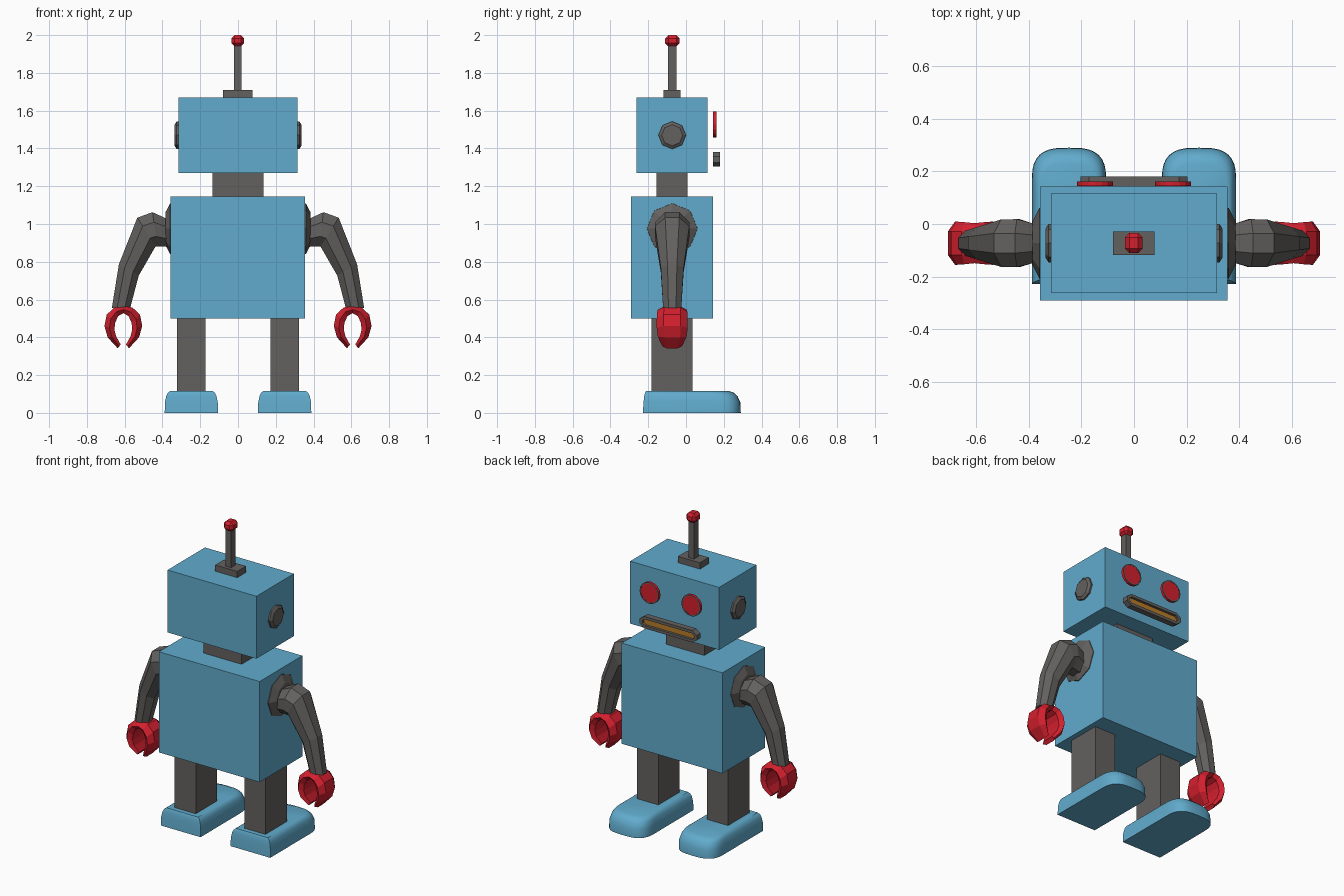
import bpy, bmesh, math
from mathutils import Vector

old = bpy.data.objects.get("Cube")
if old:
    bpy.data.objects.remove(old, do_unlink=True)


def material(name, rgb):
    m = bpy.data.materials.new(name)
    m.use_nodes = True
    m.diffuse_color = (*rgb, 1)
    m.node_tree.nodes["Principled BSDF"].inputs["Base Color"].default_value = (*rgb, 1)
    return m


BLUE = material("sky blue", (0.12, 0.41, 0.61))
GREY = material("dark grey", (0.125, 0.12, 0.115))
RED = material("bright red", (0.65, 0.014, 0.027))
GOLD = material("dull orange", (0.48, 0.2, 0.02))
MID_Y = -0.073


def finish(bm, name, mats):
    bmesh.ops.recalc_face_normals(bm, faces=bm.faces)
    mesh = bpy.data.meshes.new(name)
    bm.to_mesh(mesh)
    bm.free()
    for m in mats:
        mesh.materials.append(m)
    ob = bpy.data.objects.new(name, mesh)
    bpy.context.collection.objects.link(ob)
    return ob


def box(name, x, y, z, mat):
    bm = bmesh.new()
    bmesh.ops.create_cube(bm, size=1)
    for v in bm.verts:
        v.co = [lo + (c + 0.5) * (hi - lo) for c, (lo, hi) in zip(v.co, (x, y, z))]
    return finish(bm, name, [mat])


def loft(name, rings, mats, cap=True):
    """Skin a list of closed rings; the last cap uses the last material."""
    bm = bmesh.new()
    loops = [[bm.verts.new(p) for p in ring] for ring in rings]
    n = len(loops[0])
    for a, b in zip(loops, loops[1:]):
        for i in range(n):
            j = (i + 1) % n
            bm.faces.new((a[i], a[j], b[j], b[i]))
    if cap:
        bm.faces.new(loops[0])
        bm.faces.new(loops[-1]).material_index = len(mats) - 1
    return finish(bm, name, mats)


def circle(n, r, turn=0.0):
    return [(r * math.cos(math.tau * i / n + turn), r * math.sin(math.tau * i / n + turn))
            for i in range(n)]


# Body blocks
box("head", (-0.315, 0.315), (-0.263, 0.115), (1.27, 1.67), BLUE)
box("torso", (-0.358, 0.356), (-0.29, 0.143), (0.5, 1.145), BLUE)
box("neck", (-0.135, 0.135), (-0.156, 0.008), (1.145, 1.27), GREY)

# Antenna
box("antenna_base", (-0.079, 0.077), (-0.118, -0.028), (1.67, 1.71), GREY)
box("antenna_rod", (-0.02, 0.018), (-0.096, -0.05), (1.71, 1.95), GREY)
tip = box("antenna_tip", (-0.035, 0.033), (-0.11, -0.034), (1.94, 2.0), RED)
bevel = tip.modifiers.new("bevel", "BEVEL")
bevel.width = 0.017
bevel.segments = 1


# Discs on the head and shoulders, stacked along x
def side_disc(name, s, z, steps):
    loft(name, [[(s * x, MID_Y + a, z + b) for a, b in circle(8, r)] for x, r in steps], [GREY])


# Foot outline: square heel and a broad rounded toe
def foot_ring(cx, z, side, toe, heel):
    half = 0.141 - side
    y0, y1 = -0.228 + heel, 0.29 - toe
    pts = [(cx + half, y0, z)]
    for i in range(17):
        a = math.pi * i / 16
        c, q = math.cos(a), math.sin(a)
        x = math.copysign(abs(c) ** 0.65, c) * half
        pts.append((cx + x, y1 - 0.12 + 0.12 * q ** 0.75, z))
    pts.append((cx - half, y0, z))
    return pts


# Claw stations from the top: outer point, inner point, half width
CLAW = [((0, 0.565), (0, 0.528), 0.076), ((0.048, 0.558), (0.028, 0.512), 0.08),
        ((0.088, 0.52), (0.044, 0.475), 0.082), ((0.1, 0.46), (0.047, 0.44), 0.082),
        ((0.083, 0.4), (0.038, 0.405), 0.076), ((0.03, 0.342), (0.014, 0.362), 0.052)]
SECTION = [(0, -0.75), (0.5, -1), (1, -0.55), (1, 0.55), (0.5, 1), (0, 0.75)]


def claw_ring(cx, side, outer, inner, width):
    o, i = Vector(outer), Vector(inner)
    ring = []
    for t, w in SECTION:
        p = i.lerp(o, t)
        ring.append((cx + side * p.x, MID_Y + w * width, p.y))
    return ring


# Arm stations: x, z, radius, tilt of the ring from vertical
ARM = [(0.36, 0.95, 0.075, 0), (0.39, 0.957, 0.08, 0), (0.44, 0.972, 0.095, -8),
       (0.485, 0.957, 0.094, -32), (0.578, 0.757, 0.063, -60), (0.62, 0.553, 0.05, -88)]


def arm_ring(s, x, z, r, tilt):
    a = math.radians(tilt)
    return [(s * (x - math.sin(a) * v), MID_Y + u, z + math.cos(a) * v)
            for u, v in circle(8, r * 1.04, math.pi / 8)]


for s, side in ((1, "left"), (-1, "right")):
    side_disc(side + "_ear", s, 1.47, [(0.31, 0.073), (0.325, 0.073), (0.336, 0.056)])
    side_disc(side + "_shoulder", s, 0.975, [(0.35, 0.136), (0.36, 0.134), (0.385, 0.085)])
    loft(side + "_arm", [arm_ring(s, *st) for st in ARM], [GREY])

    # Pincer hand swept from one finger tip to the other
    hand = [claw_ring(s * 0.607, -1, *st) for st in reversed(CLAW[1:])]
    hand += [claw_ring(s * 0.607, 1, *st) for st in CLAW]
    loft(side + "_hand", hand, [RED])

    box(side + "_leg", sorted((s * 0.172, s * 0.322)), (-0.182, 0.034), (0.1, 0.51), GREY)
    foot = loft(side + "_foot", [foot_ring(s * 0.247, *st) for st in (
        (0, 0, 0, 0), (0.055, 0.001, 0.002, 0.003), (0.09, 0.008, 0.018, 0.007),
        (0.106, 0.016, 0.035, 0.011), (0.115, 0.028, 0.06, 0.016))], [BLUE])
    bpy.ops.object.select_all(action="DESELECT")
    foot.select_set(True)
    bpy.context.view_layer.objects.active = foot
    bpy.ops.object.shade_smooth_by_angle(angle=math.radians(35))

    # Round eyes held just off the face, with a narrow dark rim
    def eye_ring(y, r, n=16):
        return [(s * 0.148 + a, y, 1.527 + b) for a, b in circle(n, r)]
    loft(side + "_eye", [eye_ring(0.144, 0.068), eye_ring(0.161, 0.068)], [RED])
    loft(side + "_eye_rim", [eye_ring(0.161, 0.068), eye_ring(0.162, 0.068),
                             eye_ring(0.162, 0.06), eye_ring(0.161, 0.06)], [GREY], cap=False)


# Mouth: long frame with clipped ends around a recessed grille
def mouth_ring(y, half, h):
    k = half - h * 0.85
    outline = [(half, h * 0.4), (k, h), (-k, h), (-half, h * 0.4),
               (-half, -h * 0.4), (-k, -h), (k, -h), (half, -h * 0.4)]
    return [(a, y, 1.342 + b) for a, b in outline]


loft("mouth", [mouth_ring(0.143, 0.203, 0.038), mouth_ring(0.181, 0.203, 0.038),
               mouth_ring(0.181, 0.183, 0.02), mouth_ring(0.165, 0.183, 0.02)], [GREY, GOLD])
